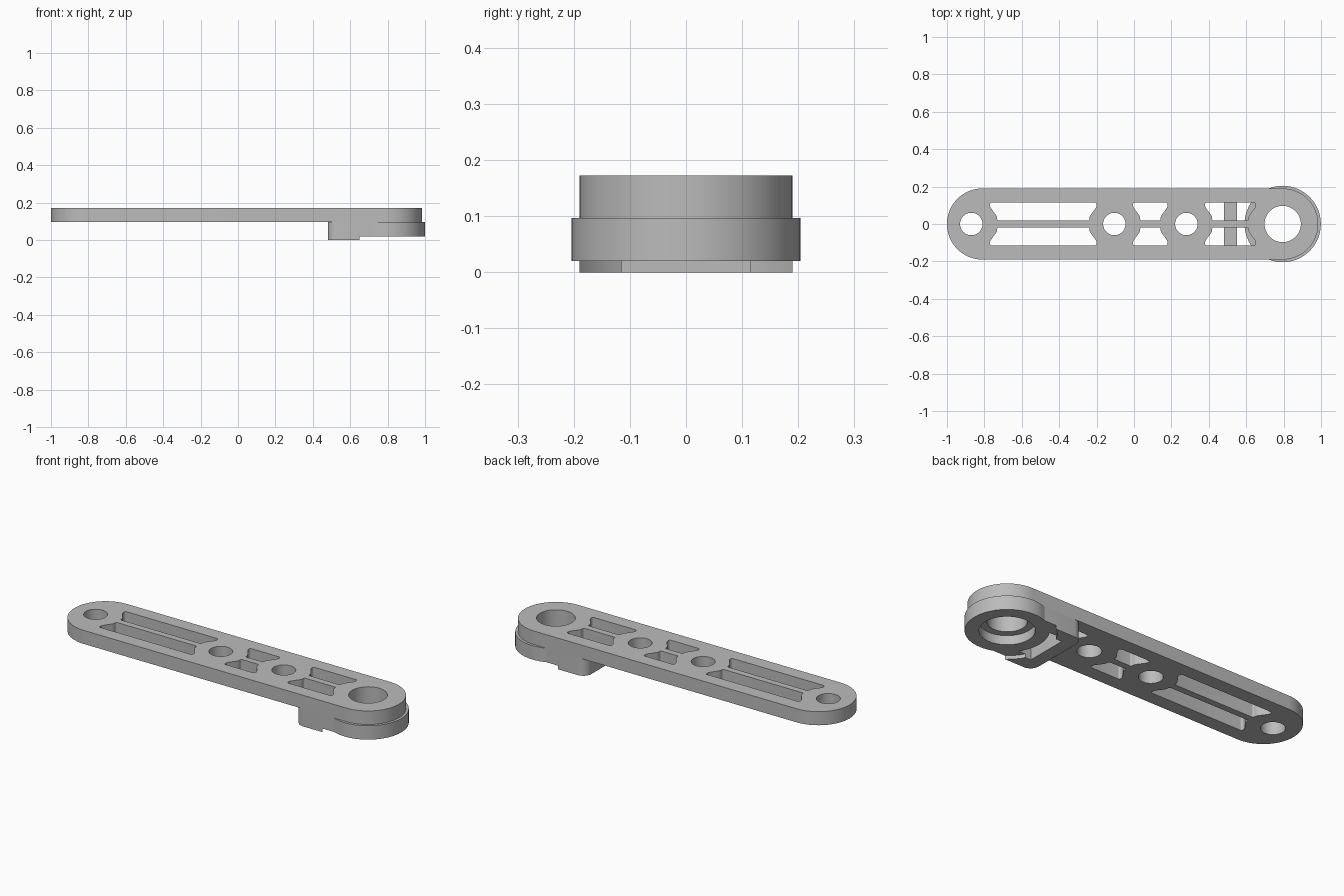
import bpy, bmesh
from math import pi, cos, sin, radians

if "Cube" in bpy.data.objects:
    bpy.data.objects.remove(bpy.data.objects["Cube"])

grey = bpy.data.materials.new("plain grey")
grey.use_nodes = True
grey.diffuse_color = (0.5, 0.5, 0.5, 1)
grey.node_tree.nodes["Principled BSDF"].inputs["Base Color"].default_value = (0.5, 0.5, 0.5, 1)

HALF = 0.19          # half width of the arm
PIVOT = 0.795        # centre of the large bore
BASE, TOP = 0.097, 0.172


def prism(name, points, z0, z1, rounding=0):
    """Extrude a flat outline, optionally rounding its upright edges."""
    bm = bmesh.new()
    face = bm.faces.new([bm.verts.new((x, y, z0)) for x, y in points])
    ext = bmesh.ops.extrude_face_region(bm, geom=[face])["geom"]
    for v in ext:
        if isinstance(v, bmesh.types.BMVert):
            v.co.z = z1
    if rounding:
        upright = [e for e in bm.edges if abs(e.verts[0].co.z - e.verts[1].co.z) > 1e-5]
        bmesh.ops.bevel(bm, geom=upright, offset=rounding, segments=5, profile=0.5, affect='EDGES')
    bmesh.ops.recalc_face_normals(bm, faces=bm.faces)
    mesh = bpy.data.meshes.new(name)
    bm.to_mesh(mesh)
    bm.free()
    mesh.materials.append(grey)
    obj = bpy.data.objects.new(name, mesh)
    bpy.context.collection.objects.link(obj)
    return obj


def arc(cx, r, start, end, n):
    return [(cx + r * cos(radians(start + (end - start) * i / n)),
             r * sin(radians(start + (end - start) * i / n))) for i in range(n + 1)]


def cylinder(name, cx, r, z0, z1):
    return prism(name, arc(cx, r, 0, 360, 64)[:-1], z0, z1)


def cut(obj, cutters):
    """Subtract each cutter, then discard it."""
    for c in cutters:
        c.hide_render = True
        mod = obj.modifiers.new("cut", 'BOOLEAN')
        mod.operation, mod.solver, mod.object = 'DIFFERENCE', 'EXACT', c
        bpy.context.view_layer.objects.active = obj
        bpy.ops.object.modifier_apply(modifier=mod.name)
        bpy.data.objects.remove(c)


def pocket(x0, x1, side):
    """Window beside the centre rib, with ends slanting around the holes."""
    half = [(x0, 0.114), (x0, 0.092), (x0 + 0.038, 0.04), (x0 + 0.038, 0.018),
            (x1 - 0.038, 0.018), (x1 - 0.038, 0.04), (x1, 0.092), (x1, 0.114)]
    return prism("pocket_cutter", [(x, y * side) for x, y in half], 0.05, 0.25, 0.009)


# Long arm plate with holes and paired windows
outline = arc(PIVOT, HALF, -90, 90, 40) + arc(-1 + HALF, HALF, 90, 270, 40)
plate = prism("arm_plate", outline, BASE, TOP)
cutters = [cylinder("hole_cutter", x, r, 0.05, 0.25)
           for x, r in ((-0.87, 0.06), (-0.105, 0.06), (0.28, 0.06), (PIVOT, 0.097))]
for x0, x1 in ((-0.77, -0.2), (-0.005, 0.18), (0.38, 0.65)):
    cutters += [pocket(x0, x1, s) for s in (1, -1)]
cut(plate, cutters)

# Round boss under the pivot, with a stepped bore
boss = cylinder("pivot_boss", PIVOT, 0.204, 0.02, BASE)
cut(boss, [cylinder("bore_cutter", PIVOT, 0.097, -0.1, 0.3),
           cylinder("seat_cutter", PIVOT, 0.135, -0.1, 0.07)])

# Forked stop block flush with the arm, hugging the boss
block_outline = ([(0.725, -HALF), (0.725, HALF)]
                 + [(x, y + HALF - 0.05) for x, y in arc(0.53, 0.05, 90, 180, 8)]
                 + [(x, y - HALF + 0.05) for x, y in arc(0.53, 0.05, 180, 270, 8)])
block = prism("stop_block", block_outline, 0, BASE)
recess = [(0.55, -0.115), (0.8, -0.115), (0.8, 0.115), (0.55, 0.115)]
cut(block, [prism("recess_cutter", recess, -0.1, 0.3),
            cylinder("boss_cutter", PIVOT, 0.2, -0.1, 0.3),
            cylinder("clearance_cutter", PIVOT, 0.24, -0.1, 0.02)])

# Smooth the round walls, keep the rims crisp
for obj in (plate, boss, block):
    bpy.ops.object.select_all(action='DESELECT')
    obj.select_set(True)
    bpy.context.view_layer.objects.active = obj
    bpy.ops.object.shade_smooth_by_angle(angle=radians(30))
